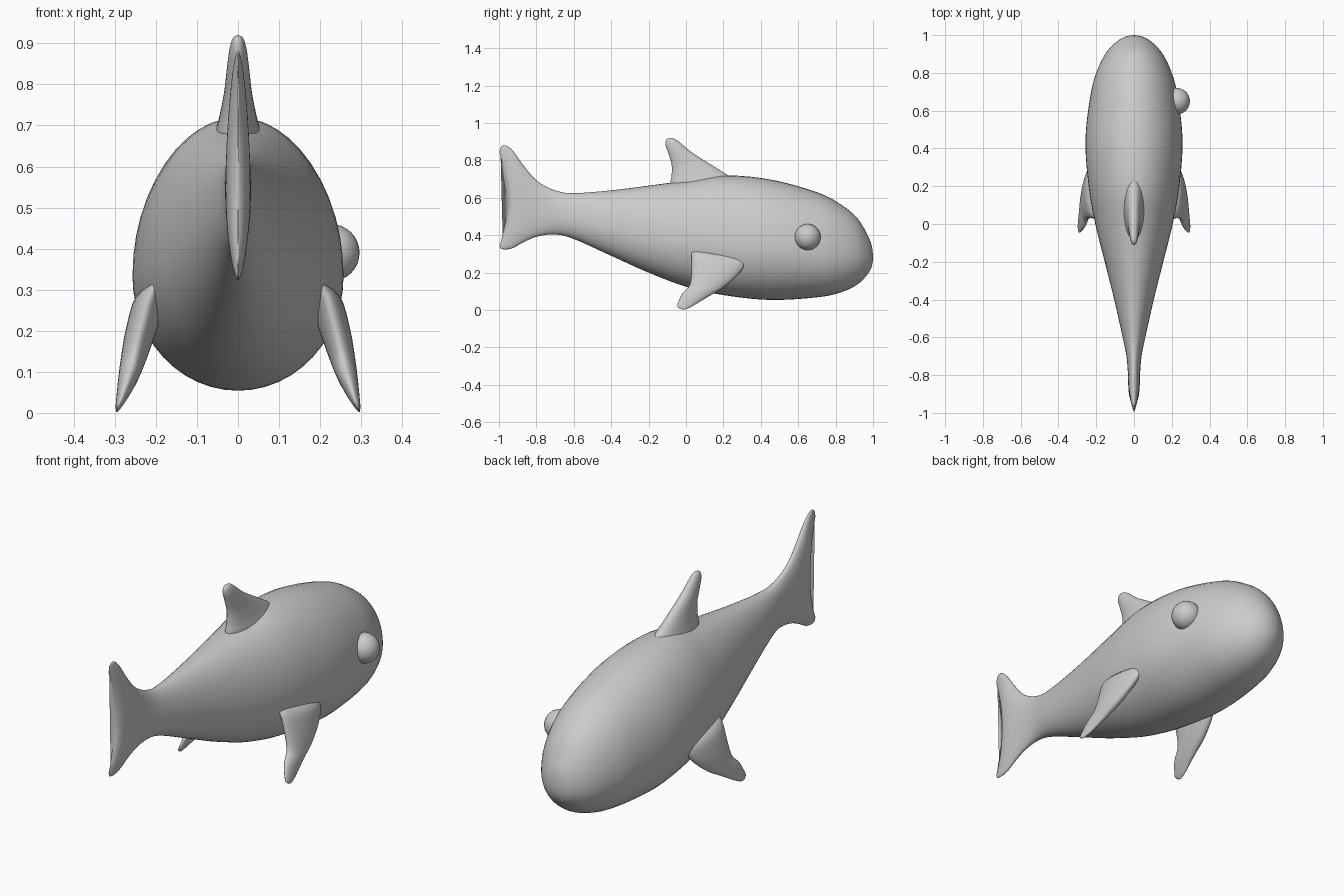
import bpy
from mathutils import Vector

if "Cube" in bpy.data.objects:
    bpy.data.objects.remove(bpy.data.objects["Cube"])

grey = bpy.data.materials.new("plain grey")
grey.diffuse_color = (0.6, 0.6, 0.6, 1.0)
grey.use_nodes = True
grey.node_tree.nodes["Principled BSDF"].inputs["Base Color"].default_value = grey.diffuse_color


def smooth_rows(rows, steps):
    """Catmull-Rom interpolation through rows of numbers."""
    out = []
    n = len(rows)
    for i in range(n - 1):
        p = [rows[max(i - 1, 0)], rows[i], rows[i + 1], rows[min(i + 2, n - 1)]]
        for s in range(steps):
            t = s / steps
            out.append([0.5 * (2 * b + (c - a) * t + (2 * a - 5 * b + 4 * c - d) * t * t
                               + (3 * b - a - 3 * c + d) * t ** 3)
                        for a, b, c, d in zip(*p)])
    out.append(list(rows[-1]))
    return out


def loft(name, rings):
    """Skin a list of closed rings and cap both ends."""
    n = len(rings[0])
    verts = [v for ring in rings for v in ring]
    faces = []
    for r in range(len(rings) - 1):
        for k in range(n):
            a, b = r * n + k, r * n + (k + 1) % n
            faces.append((a, b, b + n, a + n))
    faces.append(tuple(reversed(range(n))))
    faces.append(tuple(range(len(verts) - n, len(verts))))
    mesh = bpy.data.meshes.new(name)
    mesh.from_pydata(verts, [], faces)
    bm = bmesh.new()
    bm.from_mesh(mesh)
    bmesh.ops.recalc_face_normals(bm, faces=bm.faces)
    bm.to_mesh(mesh)
    bm.free()
    mesh.shade_smooth()
    mesh.materials.append(grey)
    ob = bpy.data.objects.new(name, mesh)
    bpy.context.collection.objects.link(ob)
    return ob


def oval(centre, a, b, n):
    """Ellipse ring from two half-axis vectors."""
    return [centre + a * math.cos(2 * math.pi * k / n) + b * math.sin(2 * math.pi * k / n)
            for k in range(n)]


import bmesh
import math

# Body with tail: y, top z, bottom z, half width, backward bow of the tail lobes
body_rows = [
    (1.0, 0.285, 0.275, 0.003, 0), (0.993, 0.345, 0.232, 0.042, 0), (0.97, 0.402, 0.19, 0.086, 0),
    (0.917, 0.49, 0.137, 0.14, 0), (0.83, 0.563, 0.095, 0.188, 0),
    (0.7, 0.63, 0.068, 0.227, 0), (0.45, 0.698, 0.054, 0.257, 0),
    (0.2, 0.72, 0.08, 0.24, 0), (0.0, 0.692, 0.125, 0.205, 0),
    (-0.2, 0.665, 0.2, 0.155, 0), (-0.4, 0.64, 0.29, 0.105, 0),
    (-0.6, 0.625, 0.38, 0.06, 0), (-0.7, 0.64, 0.404, 0.04, 0),
    (-0.78, 0.69, 0.393, 0.033, 0.015), (-0.84, 0.775, 0.362, 0.031, 0.03),
    (-0.88, 0.845, 0.334, 0.029, 0.04), (-0.915, 0.879, 0.324, 0.024, 0.045),
    (-0.938, 0.873, 0.328, 0.015, 0.05), (-0.95, 0.84, 0.345, 0.003, 0.048),
]
rings = []
for y, top, bot, w, bow in smooth_rows(body_rows, 5):
    zc = bot + 0.43 * (top - bot)
    ring = []
    for k in range(48):
        c, s = math.cos(math.tau * k / 48), math.sin(math.tau * k / 48)
        ring.append(Vector((w * c, y - bow * s * s, zc + s * ((top - zc) if s > 0 else (zc - bot)))))
    rings.append(ring)
loft("body", rings)

# Dorsal fin: z, front y, back y, half thickness
dorsal_rows = [
    (0.62, 0.33, -0.085, 0.057), (0.68, 0.28, -0.084, 0.056), (0.72, 0.225, -0.077, 0.046),
    (0.78, 0.13, -0.077, 0.034), (0.84, 0.035, -0.095, 0.027), (0.885, -0.02, -0.11, 0.021),
    (0.912, -0.055, -0.105, 0.013), (0.92, -0.075, -0.087, 0.002),
]
loft("dorsal_fin", [oval(Vector((0, (f + b) / 2, z)), Vector((0, (f - b) / 2, 0)), Vector((t, 0, 0)), 32)
                    for z, f, b, t in smooth_rows(dorsal_rows, 4)])

# Side fins: leading y z, trailing y z, x, half thickness
fin_rows = [
    (0.31, 0.29, 0.03, 0.33, 0.17, 0.03), (0.325, 0.262, 0.03, 0.295, 0.21, 0.04),
    (0.28, 0.19, 0.03, 0.21, 0.236, 0.038), (0.2, 0.12, 0.02, 0.135, 0.255, 0.031),
    (0.12, 0.072, -0.02, 0.088, 0.268, 0.024), (0.06, 0.036, -0.04, 0.045, 0.281, 0.015),
    (0.02, 0.013, -0.046, 0.02, 0.29, 0.008), (-0.01, 0.002, -0.03, 0.005, 0.295, 0.002),
]
rings = []
for ly, lz, ty, tz, x, t in smooth_rows(fin_rows, 4):
    lead, trail = Vector((x, ly, lz)), Vector((x, ty, tz))
    rings.append(oval((lead + trail) / 2, (lead - trail) / 2, Vector((t, 0, 0)), 32))
fins = loft("side_fins", rings)
fins.modifiers.new("mirror", 'MIRROR').use_mirror_merge = False

# Single eye on the right side
bpy.ops.mesh.primitive_uv_sphere_add(segments=32, ring_count=16, radius=0.07, location=(0.226, 0.65, 0.39))
eye = bpy.context.object
eye.name = "eye"
eye.data.shade_smooth()
eye.data.materials.append(grey)
